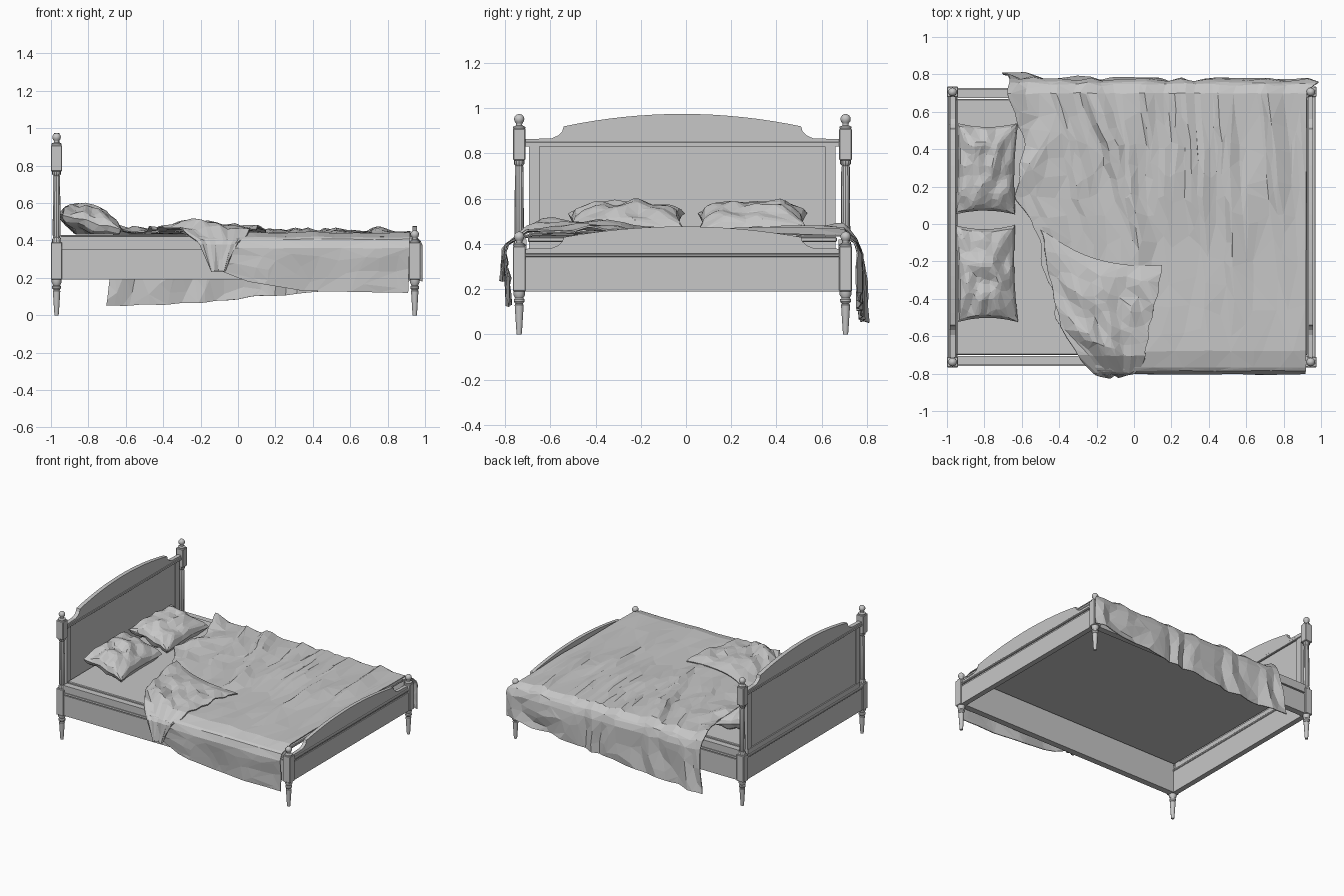
import bpy, bmesh, math, random
from mathutils import Vector, noise

if "Cube" in bpy.data.objects:
    bpy.data.objects.remove(bpy.data.objects["Cube"], do_unlink=True)

random.seed(4)
YC = -0.016                      # middle of the frame across the bed
HEAD, FOOT = -0.97, 0.945        # x of the two ends
POST_Y = 0.722

GREY = bpy.data.materials.new("plain grey")
GREY.use_nodes = True
GREY.diffuse_color = (0.57, 0.57, 0.57, 1)
GREY.node_tree.nodes["Principled BSDF"].inputs["Base Color"].default_value = GREY.diffuse_color


def finish(name, bm, smooth=None):
    bmesh.ops.recalc_face_normals(bm, faces=bm.faces)
    mesh = bpy.data.meshes.new(name)
    bm.to_mesh(mesh)
    bm.free()
    mesh.materials.append(GREY)
    obj = bpy.data.objects.new(name, mesh)
    bpy.context.collection.objects.link(obj)
    if smooth:
        bpy.ops.object.select_all(action='DESELECT')
        obj.select_set(True)
        bpy.context.view_layer.objects.active = obj
        bpy.ops.object.shade_smooth_by_angle(angle=math.radians(smooth))
    return obj


def box(name, xs, ys, zs, bevel=0):
    bm = bmesh.new()
    bmesh.ops.create_cube(bm, size=1)
    for v in bm.verts:
        v.co = [(a + b) / 2 + c * (b - a) for c, (a, b) in zip(v.co, (xs, ys, zs))]
    if bevel:
        bmesh.ops.bevel(bm, geom=bm.edges[:], offset=bevel, segments=1, affect='EDGES')
    return finish(name, bm)


def lathe(name, x, y, profile, sides=16, flute=1.0):
    """Turn (radius, z) pairs round a vertical axis; flute pulls in every second column."""
    bm = bmesh.new()
    rings = []
    for r, z in profile:
        ring = []
        for i in range(sides):
            a = math.tau * i / sides
            k = r * (flute if i % 2 else 1)
            ring.append(bm.verts.new((x + k * math.cos(a), y + k * math.sin(a), z)))
        rings.append(ring)
    for lo, hi in zip(rings, rings[1:]):
        for i in range(sides):
            j = (i + 1) % sides
            bm.faces.new((lo[i], lo[j], hi[j], hi[i]))
    bm.faces.new(rings[0])
    bm.faces.new(rings[-1])
    return finish(name, bm, 35)


def arched_board(name, xs, base, shoulder, tip, crown):
    """Board with scooped shoulders and a shallow arch, extruded through x."""
    half = [(0.70, base), (0.70, shoulder), (0.61, shoulder + 0.003)]
    for i in range(1, 5):
        a = i / 4 * math.pi / 2
        half.append((0.61 - 0.085 * math.sin(a), tip - (tip - shoulder) * math.cos(a)))
    half += [(0.525 * (1 - i / 8), crown - (crown - tip) * (1 - i / 8) ** 2) for i in range(1, 9)]
    outline = half + [(-y, z) for y, z in reversed(half[:-1])]
    bm = bmesh.new()
    face = bm.faces.new([bm.verts.new((xs[0], y + YC, z)) for y, z in outline])
    out = bmesh.ops.extrude_face_region(bm, geom=[face])
    for v in out["geom"]:
        if isinstance(v, bmesh.types.BMVert):
            v.co.x = xs[1]
    return finish(name, bm)


def lookup(table, t):
    """Linear interpolation in a list of (position, value) pairs."""
    for (a, p), (b, q) in zip(table, table[1:]):
        if t <= b:
            return p + (q - p) * max(0, t - a) / (b - a)
    return table[-1][1]


def cloth(name, fn, nu, nv, ratio, thick):
    """Sheet from a surface function, reduced to irregular flat facets."""
    bm = bmesh.new()
    g = [[bm.verts.new(fn(i / nu, j / nv)) for j in range(nv + 1)] for i in range(nu + 1)]
    for i in range(nu):
        for j in range(nv):
            bm.faces.new((g[i][j], g[i + 1][j], g[i + 1][j + 1], g[i][j + 1]))
    obj = finish(name, bm)
    obj.modifiers.new("facets", 'DECIMATE').ratio = ratio
    sol = obj.modifiers.new("thickness", 'SOLIDIFY')
    sol.thickness, sol.offset = thick, 0
    return obj


# Posts: turned leg, square blocks, fluted shaft and ball finial
LEG = [(0.011, 0), (0.013, 0.02), (0.020, 0.13), (0.016, 0.135), (0.024, 0.145),
       (0.024, 0.155), (0.018, 0.16), (0.026, 0.175), (0.026, 0.19)]
SHAFT = [(0.025, 0.39), (0.025, 0.405), (0.018, 0.415), (0.021, 0.43), (0.019, 0.74),
         (0.016, 0.745), (0.024, 0.755), (0.024, 0.77)]
FINIAL = [(0.027, 0), (0.027, 0.008), (0.014, 0.014), (0.013, 0.02)] + [
    (0.023 * math.sin(a), 0.042 - 0.023 * math.cos(a)) for a in (0.7, 1.1, 1.57, 2.0, 2.5, 3.0)]
for end, x in (("head", HEAD), ("foot", FOOT)):
    for side, s in (("right", -1), ("left", 1)):
        tag = f"{side}_{end}"
        y = YC + s * POST_Y
        sq = ((x - 0.03, x + 0.03), (y - 0.028, y + 0.028))
        lathe(tag + "_leg", x, y, LEG)
        box(tag + "_lower_block", *sq, (0.19, 0.39), 0.003)
        top = 0.39
        if end == "head":
            lathe(tag + "_shaft", x, y, SHAFT, 24, 0.9)
            box(tag + "_upper_block", *sq, (0.77, 0.91), 0.004)
            top = 0.91
        lathe(tag + "_finial", x, y, [(r, z + top) for r, z in FINIAL])

# Headboard: panel and stiles stand clear of the shafts, arch and rails meet the blocks
wide = (YC - 0.7, YC + 0.7)
panel = (YC - 0.678, YC + 0.678)
arched_board("headboard_arch", (-0.985, -0.955), 0.83, 0.863, 0.92, 0.975)
box("headboard_panel", (-0.976, -0.964), panel, (0.36, 0.84))
box("headboard_lower_rail", (-0.99, -0.95), wide, (0.19, 0.36))
box("headboard_ledge", (-0.996, -0.944), wide, (0.355, 0.372), 0.004)
box("headboard_panel_sill", (-0.985, -0.955), panel, (0.372, 0.41))
box("headboard_cap_moulding", (-0.99, -0.95), wide, (0.832, 0.85), 0.002)
for side, s in (("right", -1), ("left", 1)):
    y = YC + s * 0.655
    box(side + "_headboard_stile", (-0.983, -0.957), (y - 0.023, y + 0.023), (0.40, 0.84))

# Footboard
arched_board("footboard_arch", (0.932, 0.958), 0.34, 0.378, 0.43, 0.477)
box("footboard_rail", (0.926, 0.966), wide, (0.19, 0.33))
box("footboard_bead", (0.93, 0.96), wide, (0.33, 0.342))
box("footboard_ledge", (0.922, 0.971), wide, (0.342, 0.358), 0.004)

# Side rails carry a thin mattress deck at their top
for side, s in (("right", -1), ("left", 1)):
    for part, b, zs in (("rail", 0.737, (0.19, 0.345)), ("rail_bead", 0.729, (0.345, 0.353)),
                        ("rail_ledge", 0.742, (0.353, 0.367)), ("upper_rail", 0.736, (0.367, 0.42))):
        box(f"{side}_{part}", (-0.95, 0.93), sorted((YC + s * 0.69, YC + s * b)), zs)
box("mattress", (-0.95, 0.928), (YC - 0.684, YC + 0.684), (0.408, 0.43), 0.005)


# Pillows leaning on the headboard
def pillow(name, yc, half, turn):
    bm = bmesh.new()
    bmesh.ops.create_grid(bm, x_segments=28, y_segments=36, size=1)
    bmesh.ops.solidify(bm, geom=bm.faces[:], thickness=0.02)
    mid = sum(v.co.z for v in bm.verts) / len(bm.verts)
    for v in bm.verts:
        u, w, side = v.co.x, v.co.y, 1 if v.co.z > mid else -1
        puff = (max(0, 1 - u * u) * max(0, 1 - w * w)) ** 0.42
        x = 0.163 * u * (1 - 0.08 * (1 - w * w))
        y = half * w * (1 - 0.09 * (1 - u * u))
        fold = 0.03 * noise.noise(Vector((u * 2.2 + yc * 9, w * 2.6, side))) * puff
        crease = 0.012 * math.sin(9 * math.atan2(w, u)) * (u * u + w * w) ** 2 * puff
        z = 0.498 + side * (0.08 * puff + 0.002) + fold + crease - 0.24 * x
        z += 0.012 * noise.noise(Vector((u * 2, w * 2, yc)))
        v.co = (-0.79 + x + turn * y, yc + y, max(z, 0.432))
    obj = finish(name, bm)
    obj.modifiers.new("facets", 'DECIMATE').ratio = 0.1


pillow("left_pillow", 0.295, 0.245, 0.03)
pillow("right_pillow", -0.265, 0.26, -0.03)

# Blanket: cross-section, ragged ends and hems, as functions of the way across
SECT_Y = [(0, -0.785), (0.11, -0.80), (0.14, -0.78), (0.18, -0.68), (0.82, 0.70),
          (0.85, 0.75), (0.87, 0.768), (1, 0.768)]
HEAD_EDGE = [(0, -0.12), (0.14, -0.22), (0.18, -0.31), (0.26, -0.41), (0.42, -0.48), (0.5, -0.55),
             (0.56, -0.62), (0.72, -0.6), (0.82, -0.67), (1, -0.73)]
FOOT_EDGE = [(0, 0.91), (0.16, 0.92), (0.82, 0.922), (0.86, 0.985), (1, 0.985)]
FRONT_HEM = [(-0.15, 0.26), (0.05, 0.18), (0.35, 0.13), (0.91, 0.12)]
BACK_HEM = [(-0.73, 0.05), (-0.2, 0.07), (0.35, 0.12), (0.98, 0.18)]
CREASES = []
for i in range(18):
    cx = -0.5 + 1.4 * (i + random.random()) / 18
    CREASES.append((cx, random.uniform(0, 0.7), random.uniform(0, 0.12) + 0.25 * (cx < 0),
                    random.uniform(0.4, 0.8), random.uniform(0.014, 0.026)))


def blanket(u, v):
    a, b = lookup(HEAD_EDGE, v), lookup(FOOT_EDGE, v)
    x, y = a + (b - a) * u, lookup(SECT_Y, v)
    z = lookup([(0, lookup(FRONT_HEM, x)), (0.11, 0.36), (0.14, 0.41), (0.18, 0.436), (0.82, 0.436),
                (0.85, 0.405), (0.87, 0.36), (1, lookup(BACK_HEM, x))], v)
    flat = min(1, max(0, (v - 0.12) / 0.06), max(0, (0.88 - v) / 0.06))
    head = math.exp(-(x - a) / 0.2) * min(1, max(0.1, 0.3 + 2 * y))
    lift = 0.002
    for cx, cy, tilt, length, amp in CREASES:
        d = x - cx - tilt * (cy - y)
        ridge = max(0, 1 - (d / 0.10 if d > 0 else -d / 0.03))
        lift += amp * ridge * max(0, 1 - abs(y - cy) / length)
    lift += 0.035 * head * (0.8 + 1.2 * noise.noise(Vector((x * 9, y * 5, 0))))
    lift += 0.014 * noise.noise(Vector((x * 6, y * 2.5, 2)))
    z += max(lift, 0) * flat
    hang = max(0, v - 0.82) / 0.18
    flare = lookup([(-0.73, 0.05), (-0.5, 0.018), (0, 0.004), (1, 0)], x)
    swing = 3.5 * x + 0.9 * noise.noise(Vector((x * 4, v * 6, 1))) + 1.2 * v
    y += hang * flare + min(1, 2 * hang) * 0.05 * (abs(swing % 1 - 0.5) - 0.3)
    z += hang * 0.02 * noise.noise(Vector((x * 6, 0, 3)))
    y += min(1, 8 * max(0, 0.16 - v)) * 0.018 * noise.noise(Vector((x * 4, v * 16, 9)))
    x += (1 - u) * 0.05 * noise.noise(Vector((y * 7, v, 5)))
    return x, y, z


cloth("blanket", blanket, 90, 110, 0.05, 0.006)

# Turned-back corner of the blanket, lying on the bed and falling over the side
NEAR_X = [(0, -0.5), (0.55, -0.4), (0.72, -0.3), (0.85, -0.21), (1, -0.14)]
FAR_X = [(0, 0.15), (0.72, 0.06), (0.85, 0.0), (1, -0.07)]


def folded_corner(u, v):
    a, b = lookup(NEAR_X, v), lookup(FAR_X, v)
    x = a + (b - a) * u + 0.03 * noise.noise(Vector((u * 2, v * 7, 4)))
    start = -0.03 - 0.19 * u - 0.07 * math.sin(math.pi * u)
    y = lookup([(0, start), (0.72, -0.70), (0.85, -0.805), (1, -0.818)], v)
    z = lookup([(0, 0.445), (0.1, 0.46), (0.72, 0.453), (0.85, 0.39), (1, 0.235)], v)
    top = min(1, max(0, (0.85 - v) / 0.2))
    bulge = math.sin(math.pi * min(1, u * 0.85 + 0.12)) * math.sin(math.pi * min(1, v * 0.9 + 0.12))
    rumple = noise.noise(Vector((u * 5, v * 5 - u * 2, 7)))
    z += top * max(0, 0.036 * bulge + 0.035 * rumple * min(1, 4 * v))
    y -= (1 - top) * 0.014 * rumple
    return x, y, z


cloth("folded_blanket_corner", folded_corner, 36, 36, 0.1, 0.008)
